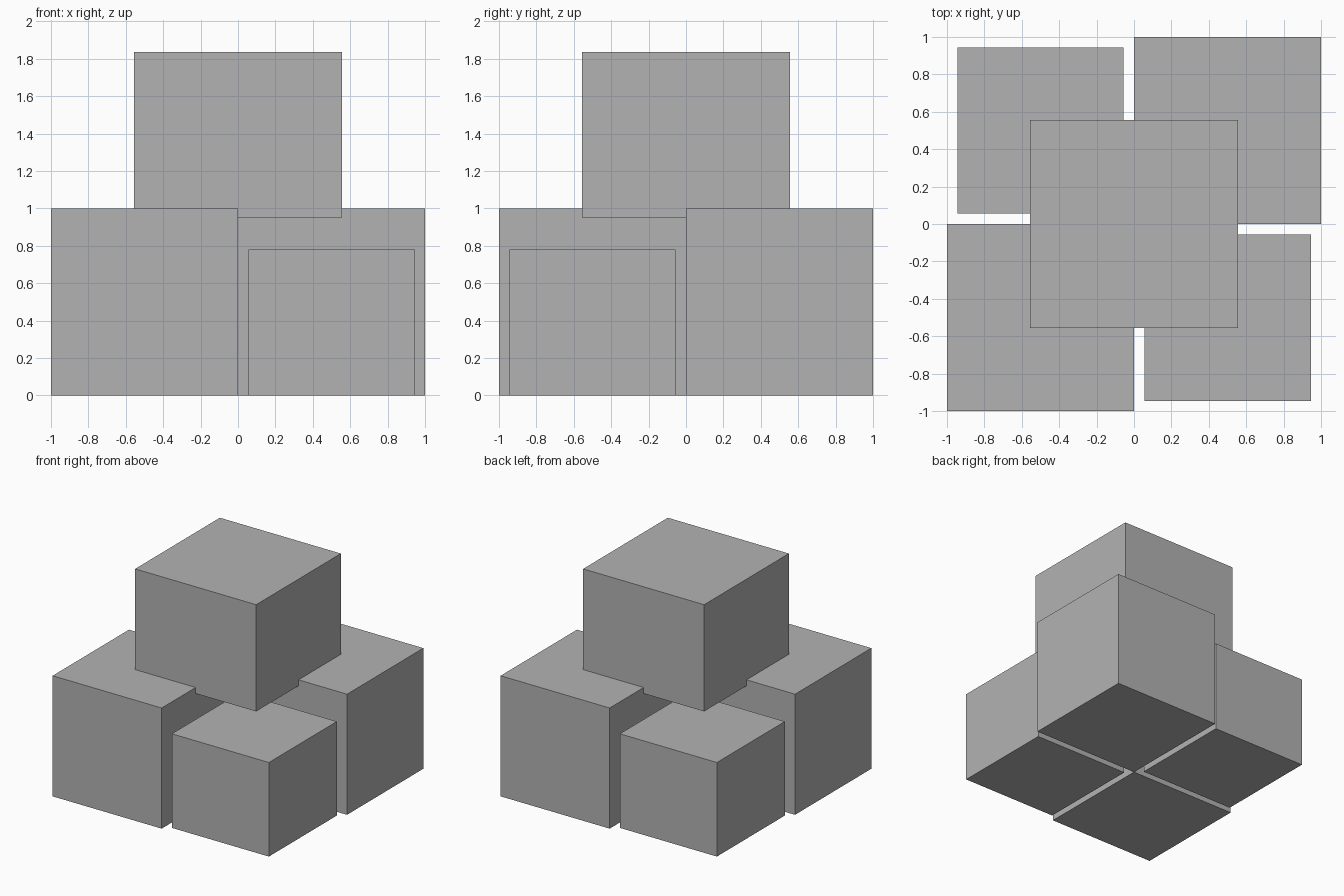
import bpy

if "Cube" in bpy.data.objects:
    bpy.data.objects.remove(bpy.data.objects["Cube"])

grey = bpy.data.materials.new("plain grey")
grey.diffuse_color = (0.45, 0.45, 0.45, 1.0)
grey.use_nodes = True
grey.node_tree.nodes["Principled BSDF"].inputs["Base Color"].default_value = grey.diffuse_color


def block(name, centre, width, bottom, top):
    """Square block with given plan centre and width, between two heights."""
    x, y = centre
    bpy.ops.mesh.primitive_cube_add(size=1, location=(x, y, (bottom + top) / 2))
    ob = bpy.context.object
    ob.name = name
    ob.scale = (width, width, top - bottom)
    bpy.ops.object.transform_apply(location=False, rotation=False, scale=True)
    ob.data.materials.append(grey)


# Base blocks: large and small pairs on opposite diagonals
for side, s in (("front", -1), ("back", 1)):
    block(f"large_block_{side}", (0.5 * s, 0.5 * s), 1.0, 0.0, 1.0)
    block(f"small_block_{side}", (-0.5 * s, 0.5 * s), 0.89, 0.0, 0.78)

# Top block, sunk slightly into the large blocks
block("top_block", (0, 0), 1.11, 0.95, 1.835)
